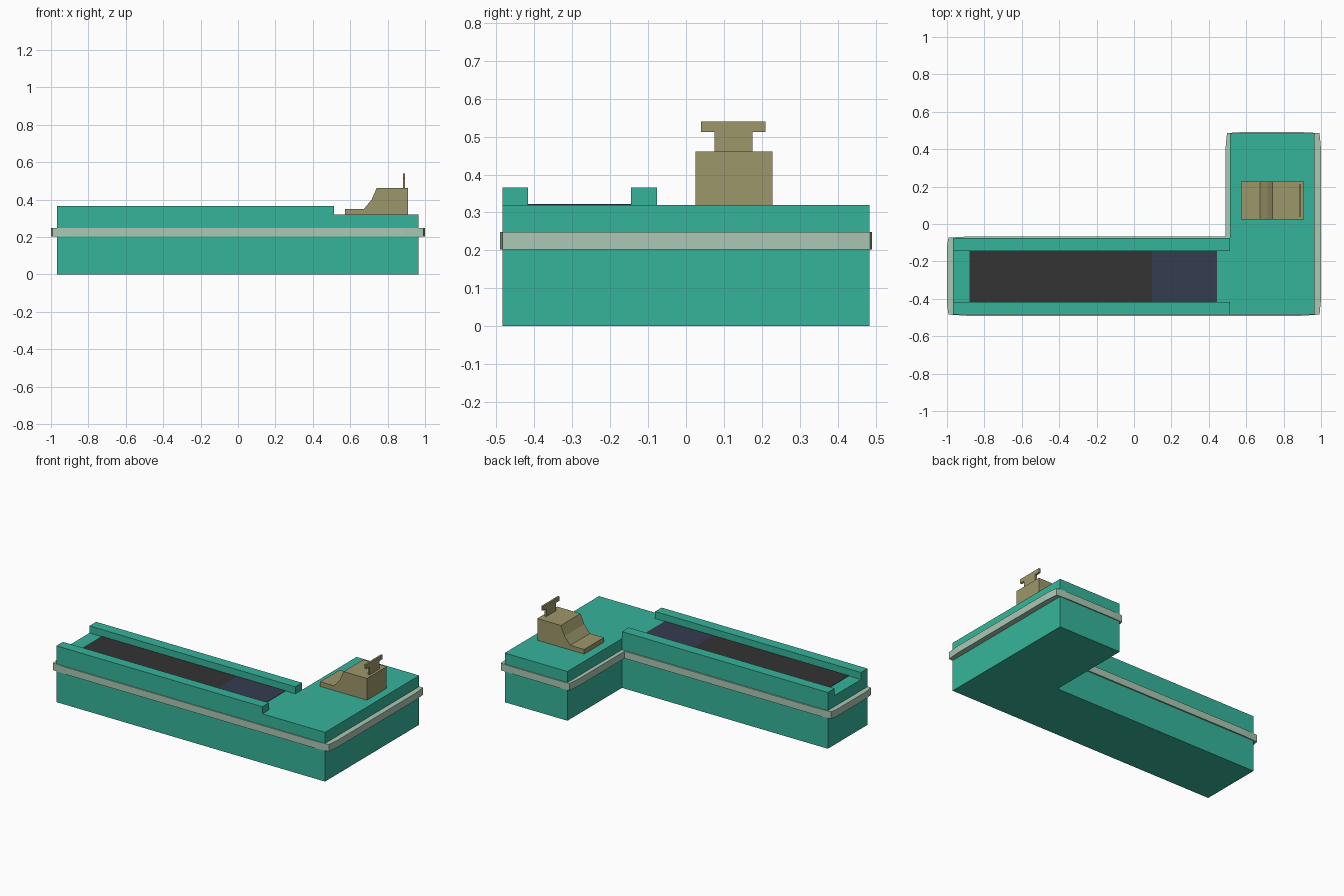
import bpy, bmesh
from mathutils import Vector

if "Cube" in bpy.data.objects:
    bpy.data.objects.remove(bpy.data.objects["Cube"])


def material(name, hex_code):
    rgb = [int(hex_code[i:i + 2], 16) / 255 for i in (0, 2, 4)]
    lin = [c / 12.92 if c <= 0.04045 else ((c + 0.055) / 1.055) ** 2.4 for c in rgb]
    m = bpy.data.materials.new(name)
    m.diffuse_color = (*lin, 1)
    m.use_nodes = True
    m.node_tree.nodes["Principled BSDF"].inputs["Base Color"].default_value = m.diffuse_color
    return m


teal = material("teal", "35B59A")
pale = material("pale_green", "ABC8B4")
black = material("belt_black", "333333")
navy = material("belt_navy", "343C50")
tan = material("tan", "9D976B")


def extrude(name, points, direction, mat):
    """Extrude a closed planar outline along a direction."""
    bm = bmesh.new()
    face = bm.faces.new([bm.verts.new(p) for p in points])
    ext = bmesh.ops.extrude_face_region(bm, geom=[face])
    verts = [v for v in ext["geom"] if isinstance(v, bmesh.types.BMVert)]
    bmesh.ops.translate(bm, verts=verts, vec=Vector(direction))
    bmesh.ops.recalc_face_normals(bm, faces=bm.faces)
    mesh = bpy.data.meshes.new(name)
    bm.to_mesh(mesh)
    bm.free()
    mesh.materials.append(mat)
    ob = bpy.data.objects.new(name, mesh)
    bpy.context.collection.objects.link(ob)
    return ob


def slab(name, outline, z0, z1, mat):
    return extrude(name, [(x, y, z0) for x, y in outline], (0, 0, z1 - z0), mat)


def box(name, x0, x1, y0, y1, z0, z1, mat):
    return slab(name, [(x0, y0), (x1, y0), (x1, y1), (x0, y1)], z0, z1, mat)


# L-shaped counter body
slab("counter_body", [(-0.967, -0.484), (0.965, -0.484), (0.965, 0.484), (0.514, 0.484),
                      (0.514, -0.076), (-0.967, -0.076)], 0, 0.32, teal)

# Bumper band around the counter, sides bulging slightly past the corners
slab("bumper_band", [(-0.992, -0.484), (-0.89, -0.491), (0.89, -0.491), (0.992, -0.484),
                     (1.0, -0.4), (1.0, 0.4), (0.992, 0.486), (0.9, 0.491), (0.57, 0.491),
                     (0.497, 0.486), (0.489, 0.4), (0.489, -0.067), (0.45, -0.067),
                     (-0.89, -0.067), (-0.992, -0.073), (-1.0, -0.12), (-1.0, -0.43)],
     0.202, 0.248, pale)

# Rails either side of the conveyor
for name, y0, y1 in (("front_rail", -0.484, -0.417), ("rear_rail", -0.145, -0.076)):
    box(name, -0.967, 0.514, y0, y1, 0.32, 0.366, teal)

# Conveyor belt and scanner plate
box("conveyor_belt", -0.88, 0.095, -0.417, -0.145, 0.318, 0.322, black)
box("scanner_plate", 0.095, 0.444, -0.417, -0.145, 0.318, 0.322, navy)

# Cash register: side profile extruded across
profile = [(0.573, 0.32), (0.91, 0.32), (0.91, 0.461), (0.741, 0.461),
           (0.714, 0.399), (0.673, 0.35), (0.573, 0.35)]
extrude("register", [(x, 0.025, z) for x, z in profile], (0, 0.203, 0), tan)

# Register display: T-shaped plate
tee = [(0.075, 0.461), (0.175, 0.461), (0.175, 0.512), (0.21, 0.512),
       (0.21, 0.54), (0.04, 0.54), (0.04, 0.512), (0.075, 0.512)]
extrude("register_display", [(0.882, y, z) for y, z in tee], (0.012, 0, 0), tan)
